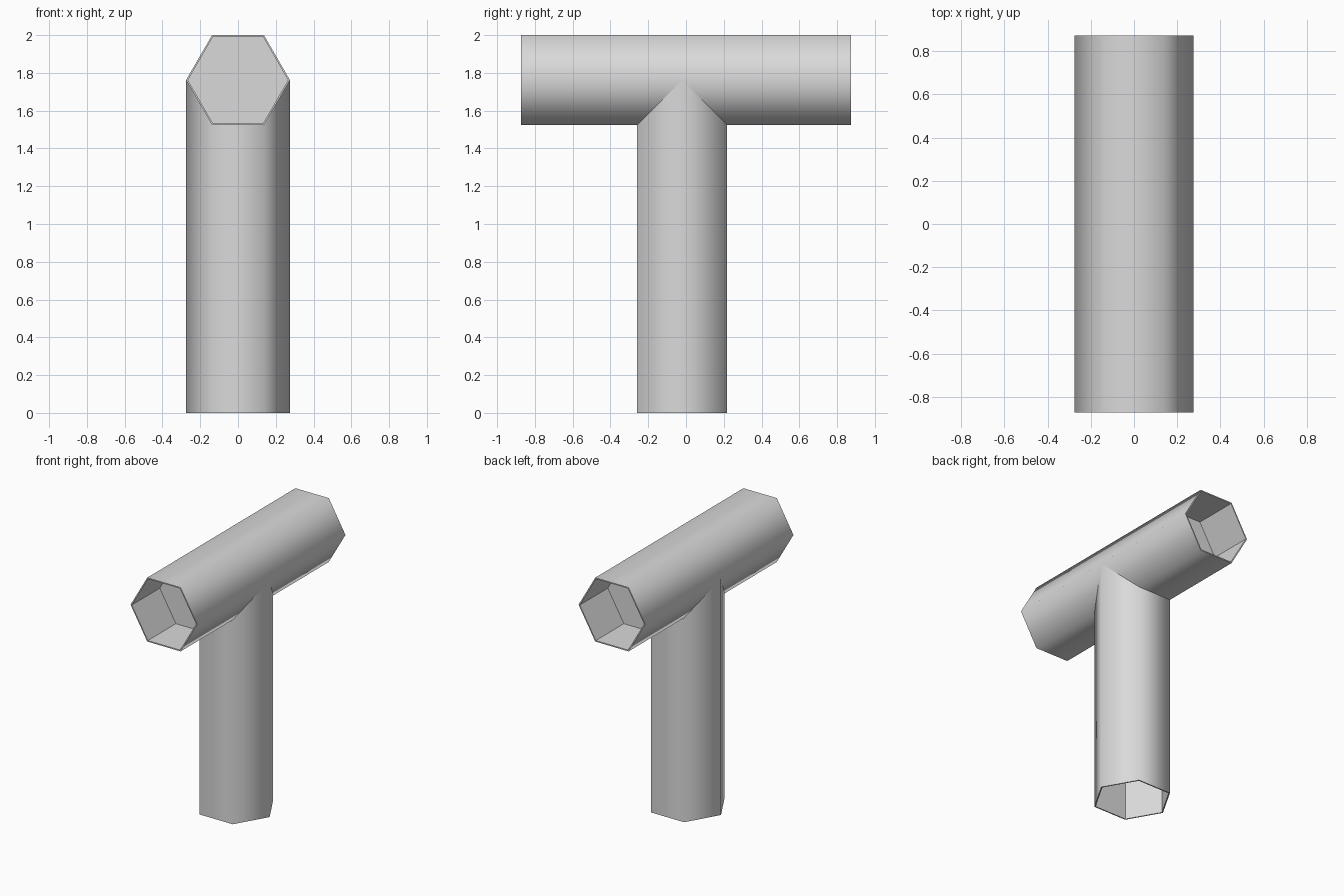
import bpy
import bmesh
import math
from mathutils import Matrix, Vector

cube = bpy.data.objects.get("Cube")
if cube:
    bpy.data.objects.remove(cube, do_unlink=True)

RADIUS = 0.275                                # corner radius of the hexagon
INNER = 0.265                                 # corner radius of the socket
APOTHEM = RADIUS * math.cos(math.pi / 6)
DEPTH = 0.33                                  # blind socket depth
HALF = 0.873                                  # half length of the crossbar

grey = bpy.data.materials.new("light_grey")
grey.use_nodes = True
grey.diffuse_color = (0.7, 0.7, 0.7, 1)
grey.node_tree.nodes["Principled BSDF"].inputs["Base Color"].default_value = (0.7, 0.7, 0.7, 1)


def hex_tube(name, profile, transform):
    """Sweep six-sided rings through (radius, height, smooth band above) steps."""
    bm = bmesh.new()
    rings = []
    for radius, z, _ in profile:
        rings.append([bm.verts.new(Matrix.Rotation(i * math.pi / 3, 3, "Z")
                                   @ Vector((radius, 0, 0)) + Vector((0, 0, z)))
                      for i in range(6)])
    for (low, high), step in zip(zip(rings, rings[1:]), profile):
        for i in range(6):
            j = (i + 1) % 6
            face = bm.faces.new((low[i], low[j], high[j], high[i]))
            face.smooth = step[2]
    bm.faces.new(rings[0])
    bm.faces.new(rings[-1])
    bmesh.ops.recalc_face_normals(bm, faces=bm.faces)

    # Rounded shading outside, crisp rims and sockets
    for edge in bm.edges:
        edge.smooth = all(f.smooth for f in edge.link_faces)
    bm.transform(transform)
    mesh = bpy.data.meshes.new(name)
    bm.to_mesh(mesh)
    bm.free()
    mesh.materials.append(grey)
    obj = bpy.data.objects.new(name, mesh)
    bpy.context.collection.objects.link(obj)
    return obj


# Crossbar with a blind socket at each end
hex_tube("crossbar",
         [(INNER, DEPTH - HALF, False), (INNER, -HALF, False), (RADIUS, -HALF, True),
          (RADIUS, HALF, False), (INNER, HALF, False), (INNER, HALF - DEPTH, False)],
         Matrix.Translation((0, 0, 2 - APOTHEM)) @ Matrix.Rotation(math.pi / 2, 4, "X"))

# Upright with a socket underneath, its top buried in the crossbar
hex_tube("upright",
         [(INNER, DEPTH, False), (INNER, 0, False), (RADIUS, 0, True),
          (RADIUS, 2 - APOTHEM, False)],
         Matrix.Translation((0, -0.02, 0)))
